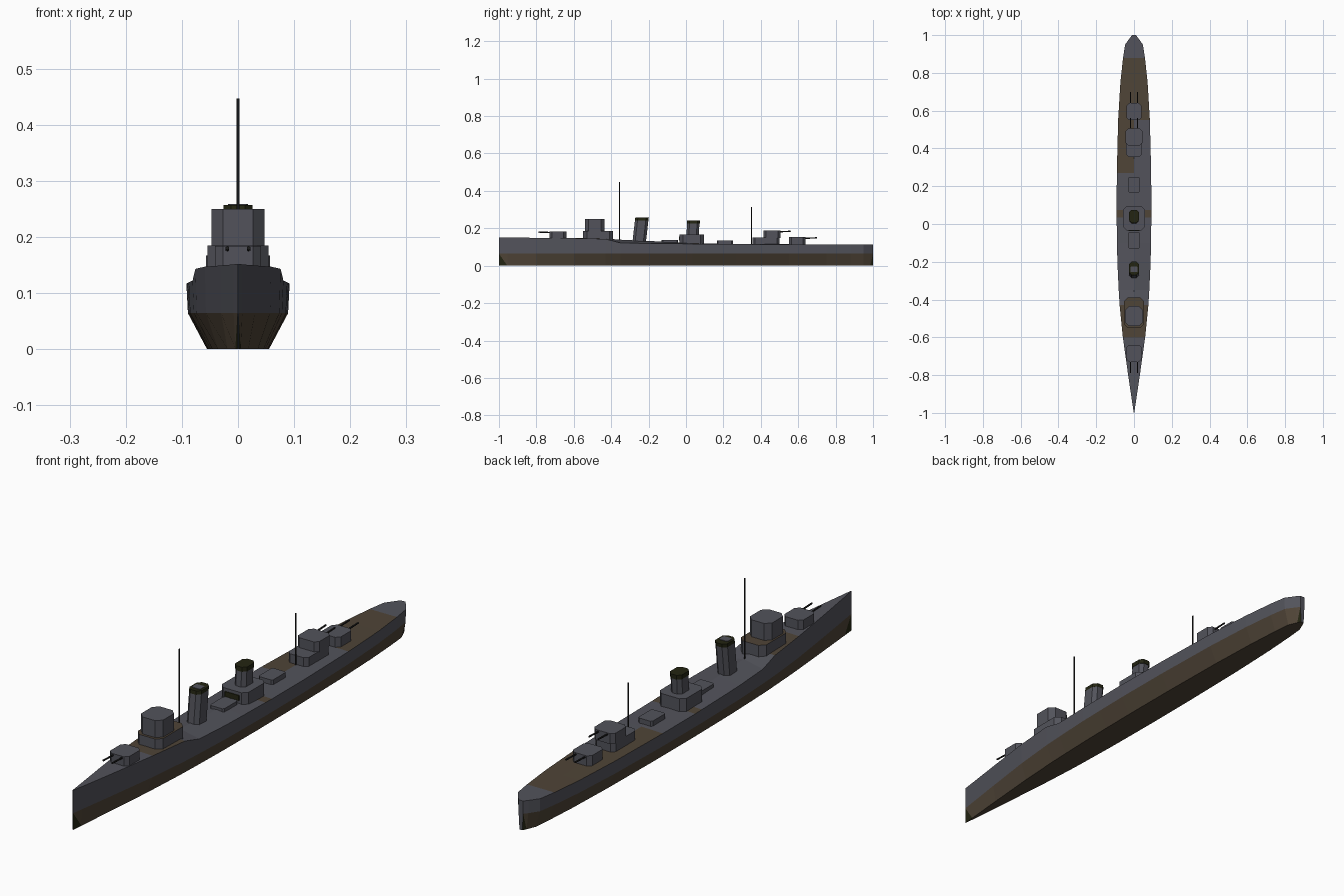
import bpy, bmesh, math
from mathutils import Matrix, Vector

if "Cube" in bpy.data.objects:
    bpy.data.objects.remove(bpy.data.objects["Cube"])


def material(name, rgb):
    m = bpy.data.materials.new(name)
    m.diffuse_color = (*rgb, 1)
    m.use_nodes = True
    m.node_tree.nodes["Principled BSDF"].inputs["Base Color"].default_value = m.diffuse_color
    return m


GREY = material("naval_grey", (0.085, 0.086, 0.104))
BROWN = material("deck_brown", (0.078, 0.058, 0.038))
OLIVE = material("soot_olive", (0.017, 0.018, 0.006))
BLACK = material("gun_black", (0.013, 0.013, 0.013))


def finish(name, bm, mats):
    bmesh.ops.recalc_face_normals(bm, faces=bm.faces[:])
    me = bpy.data.meshes.new(name)
    bm.to_mesh(me)
    bm.free()
    for m in mats:
        me.materials.append(m)
    ob = bpy.data.objects.new(name, me)
    bpy.context.collection.objects.link(ob)
    return ob


def block(name, y0, y1, half, z0, z1, cut, side=GREY, top=None, rake=0.0):
    """Prism with chamfered corners, sheared aft by rake at the top."""
    c = cut
    plan = [(-half + c, y0), (half - c, y0), (half, y0 + c), (half, y1 - c),
            (half - c, y1), (-half + c, y1), (-half, y1 - c), (-half, y0 + c)]
    bm = bmesh.new()
    lo = [bm.verts.new((x, y, z0)) for x, y in plan]
    hi = [bm.verts.new((x, y + rake, z1)) for x, y in plan]
    bm.faces.new(lo)
    bm.faces.new(hi).material_index = 1
    for i in range(8):
        j = (i + 1) % 8
        bm.faces.new((lo[i], lo[j], hi[j], hi[i]))
    return finish(name, bm, [side, top or side])


def rod(name, a, b, r, mat):
    a, b = Vector(a), Vector(b)
    d = b - a
    bm = bmesh.new()
    rot = d.to_track_quat('Z', 'Y').to_matrix().to_4x4()
    bmesh.ops.create_cone(bm, cap_ends=True, segments=6, radius1=r, radius2=r,
                          depth=d.length, matrix=Matrix.Translation((a + b) / 2) @ rot)
    return finish(name, bm, [mat])


# Hull: stations of (y, half breadth, deck edge height, centre rise)
stations = [(-1, .001, .152, 0), (-.955, .008, .151, 0), (-.8, .031, .149, 0),
            (-.6, .059, .147, .001), (-.43, .076, .143, .002), (-.35, .081, .122, .017),
            (-.2, .088, .119, .013), (-.1, .090, .118, .010), (.035, .092, .117, .004),
            (.075, .092, .116, .003), (.27, .091, .115, .002), (.55, .084, .114, .001),
            (.75, .072, .113, 0), (.88, .058, .113, 0), (.95, .047, .113, 0),
            (.985, .022, .113, 0), (1, .010, .113, 0)]
WL = .064
bm = bmesh.new()
rings = []
for y, b, zd, rise in stations:
    section = [(-.6 * b, 0), (-.97 * b, WL), (-b, zd), (0, zd + rise),
               (b, zd), (.97 * b, WL), (.6 * b, 0)]
    rings.append([bm.verts.new((x, y, z)) for x, z in section])
last = len(rings) - 2
for s in range(len(rings) - 1):
    A, B = rings[s], rings[s + 1]
    ym = (stations[s][0] + stations[s + 1][0]) / 2
    for i in range(7):
        j = (i + 1) % 7
        if i in (0, 5) and s in (0, last):
            # dark triangular foot at the stem and the stern
            end, inn = (A, B) if s == 0 else (B, A)
            k, w = (0, 1) if i == 0 else (6, 5)
            bm.faces.new((end[k], end[w], inn[k])).material_index = 2
            bm.faces.new((end[w], inn[w], inn[k])).material_index = 1
            continue
        f = bm.faces.new((A[i], A[j], B[j], B[i]))
        if i in (0, 5, 6):
            f.material_index = 1
        elif i in (2, 3):      # worn brown areas of the deck
            aft = (.27 if i == 2 else .55) < ym < .88
            f.material_index = int(aft or -.6 < ym < -.43 or .035 < ym < .075)
for ring in (rings[0], rings[-1]):
    bm.faces.new(ring)
finish("hull", bm, [GREY, BROWN, OLIVE])


# Twin gun turrets; direction -1 points forward, 1 points aft
def turret(name, y0, y1, half, z0, z1, muzzle, direction):
    block(name, y0, y1, half, z0, z1, .014)
    face = y0 if direction < 0 else y1
    for side in (-1, 1):
        rod(name + "_barrel", (side * .019, face - direction * .02, z1 - .007),
            (side * .019, muzzle, z1 - .004), .0035, BLACK)


turret("fore_turret", -.73, -.64, .041, .14, .184, -.79, -1)
turret("upper_aft_turret", .415, .505, .045, .148, .188, .56, 1)
turret("lower_aft_turret", .55, .64, .041, .11, .153, .70, 1)

# Bridge and deckhouses
block("bridge_base", -.55, -.39, .054, .135, .185, .02, top=BROWN)
block("bridge_tower", -.54, -.435, .047, .18, .25, .02)
block("funnel_house", -.035, .095, .057, .11, .167, .018)
block("aft_deckhouse", .355, .5, .043, .108, .15, .014)
block("fore_locker", -.13, -.042, .03, .11, .138, .006)
block("aft_locker", .165, .25, .03, .108, .136, .006)
block("house_vent", -.038, -.034, .03, .135, .155, .0005, side=OLIVE)

# Raked funnels with sooty caps
block("fore_funnel", -.287, -.215, .026, .12, .243, .014, rake=.014)
block("fore_funnel_cap", -.273, -.201, .0262, .243, .257, .014, OLIVE, OLIVE, .002)
block("fore_funnel_hatch", -.255, -.225, .018, .255, .259, .003)
block("aft_funnel", .002, .068, .024, .16, .225, .013, rake=.004)
block("aft_funnel_cap", .005, .074, .0255, .225, .242, .013, OLIVE, OLIVE, .001)

# Masts
rod("fore_mast", (0, -.355, .12), (0, -.355, .447), .003, BLACK)
rod("aft_mast", (0, .35, .11), (0, .35, .315), .003, BLACK)
